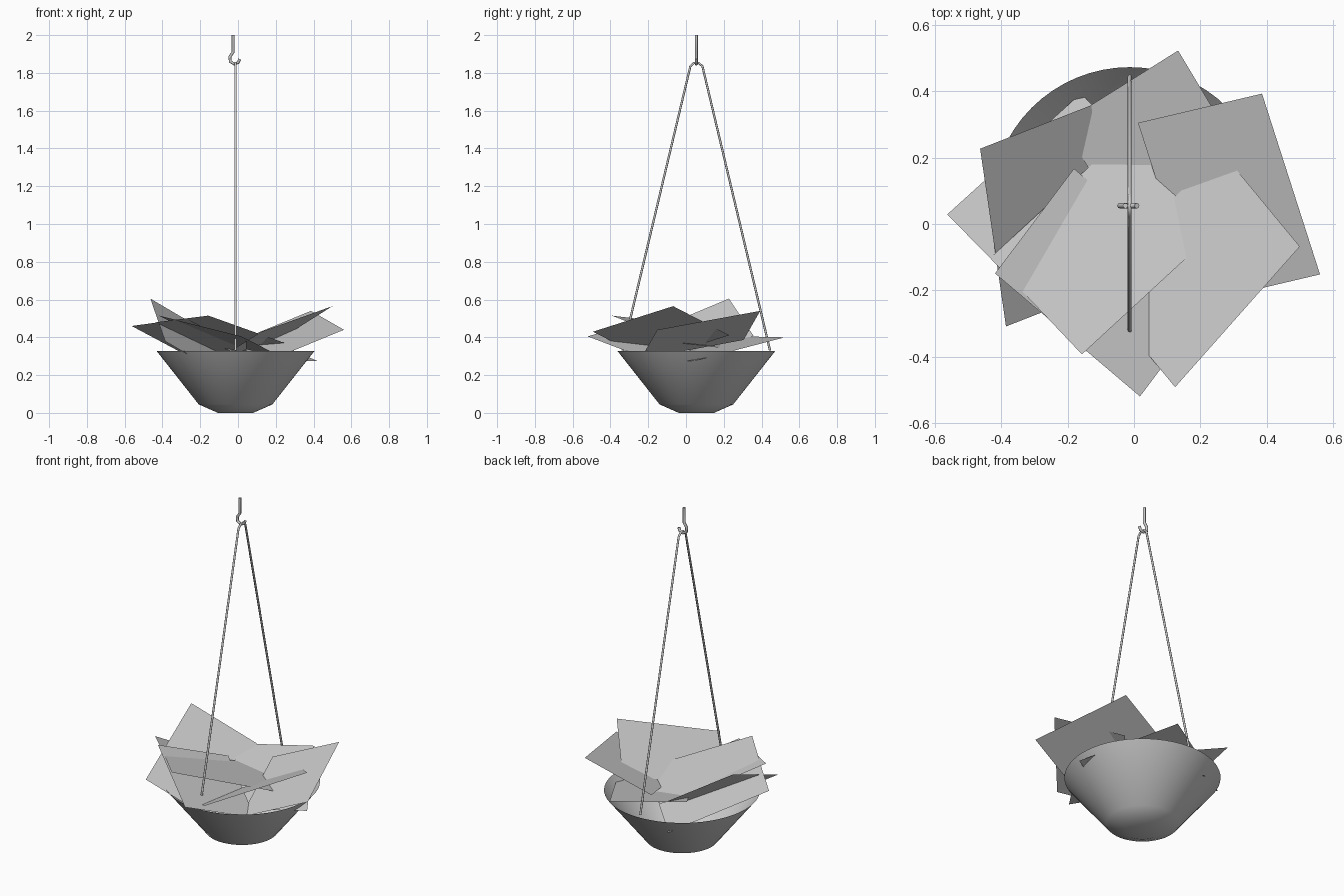
import bpy, bmesh, math
from mathutils import Vector

if "Cube" in bpy.data.objects:
    bpy.data.objects.remove(bpy.data.objects["Cube"])

CX, CY = -0.013, 0.055   # axis of the bowl and hanger


def link_mesh(name, bm):
    me = bpy.data.meshes.new(name)
    bm.to_mesh(me)
    bm.free()
    ob = bpy.data.objects.new(name, me)
    bpy.context.collection.objects.link(ob)
    return ob


def tube(name, points, radius, smooth_path=False):
    cu = bpy.data.curves.new(name, 'CURVE')
    cu.dimensions = '3D'
    cu.bevel_depth = radius
    cu.bevel_resolution = 2
    cu.use_fill_caps = True
    if smooth_path:
        sp = cu.splines.new('BEZIER')
        sp.bezier_points.add(len(points) - 1)
        for bp, p in zip(sp.bezier_points, points):
            bp.co = p
            bp.handle_left_type = bp.handle_right_type = 'AUTO'
        sp.resolution_u = 5
    else:
        sp = cu.splines.new('POLY')
        sp.points.add(len(points) - 1)
        for sp_pt, p in zip(sp.points, points):
            sp_pt.co = (*p, 1)
    ob = bpy.data.objects.new(name, cu)
    bpy.context.collection.objects.link(ob)
    return ob


def sheet(name, corner, long_side, short_side):
    # flat rectangular sheet from one corner and its two sides
    c, u, v = Vector(corner), Vector(long_side), Vector(short_side)
    bm = bmesh.new()
    bm.faces.new([bm.verts.new(p) for p in (c, c + u, c + u + v, c + v)])
    bm.normal_update()
    f = bm.faces[:][0]
    if f.normal.z < 0:
        f.normal_flip()
    return link_mesh(name, bm)


# Bowl: thin open shell, spun profile
bm = bmesh.new()
profile = [(0, 0), (0.093, 0), (0.195, 0.045), (0.418, 0.328)]
vs = [bm.verts.new((CX + r, CY, z)) for r, z in profile]
es = [bm.edges.new(pair) for pair in zip(vs, vs[1:])]
bmesh.ops.spin(bm, geom=vs + es, cent=(CX, CY, 0), axis=(0, 0, 1),
               angle=math.tau, steps=64)
bmesh.ops.remove_doubles(bm, verts=bm.verts[:], dist=1e-4)
bmesh.ops.recalc_face_normals(bm, faces=bm.faces[:])
for f in bm.faces:
    f.smooth = True
bowl = link_mesh("bowl", bm)

# Rope: runs from rim to rim over the hook
tube("rope", [(CX, CY - 0.39, 0.33), (CX, CY - 0.032, 1.835),
              (CX, CY - 0.012, 1.853), (CX, CY + 0.012, 1.853),
              (CX, CY + 0.032, 1.835), (CX, CY + 0.39, 0.33)], 0.006)

# Hook: straight shank with an open curl
tube("hook", [(-0.026, CY, 2.0), (-0.026, CY, 1.91), (-0.043, CY, 1.885),
              (-0.041, CY, 1.86), (-0.02, CY, 1.847), (0.001, CY, 1.855),
              (0.009, CY, 1.873)], 0.008)

# Paper sheets piled in the bowl: corner, long side, short side
sheets = {
    "left_steep_sheet": ((-0.464, 0.227, 0.605), (0.078, -0.536, -0.225), (0.335, 0.131, -0.197)),
    "left_low_sheet": ((-0.563, 0.029, 0.46), (0.403, 0.365, -0.215), (0.29, -0.296, 0.04)),
    "top_sheet": ((-0.157, -0.393, 0.515), (0.41, 0.378, -0.147), (-0.276, 0.291, -0.035)),
    "back_sheet": ((0.133, 0.523, 0.40), (0.287, -0.478, -0.125), (-0.351, -0.22, 0.005)),
    "right_sheet": ((0.386, 0.393, 0.54), (0.175, -0.545, -0.10), (-0.374, -0.088, -0.154)),
    "front_right_sheet": ((0.124, -0.492, 0.43), (0.376, 0.424, 0.135), (-0.245, 0.297, -0.154)),
    "front_sheet": ((-0.419, -0.149, 0.515), (0.437, -0.371, -0.11), (0.238, 0.316, -0.121)),
}
for name, args in sheets.items():
    sheet(name, *args)
